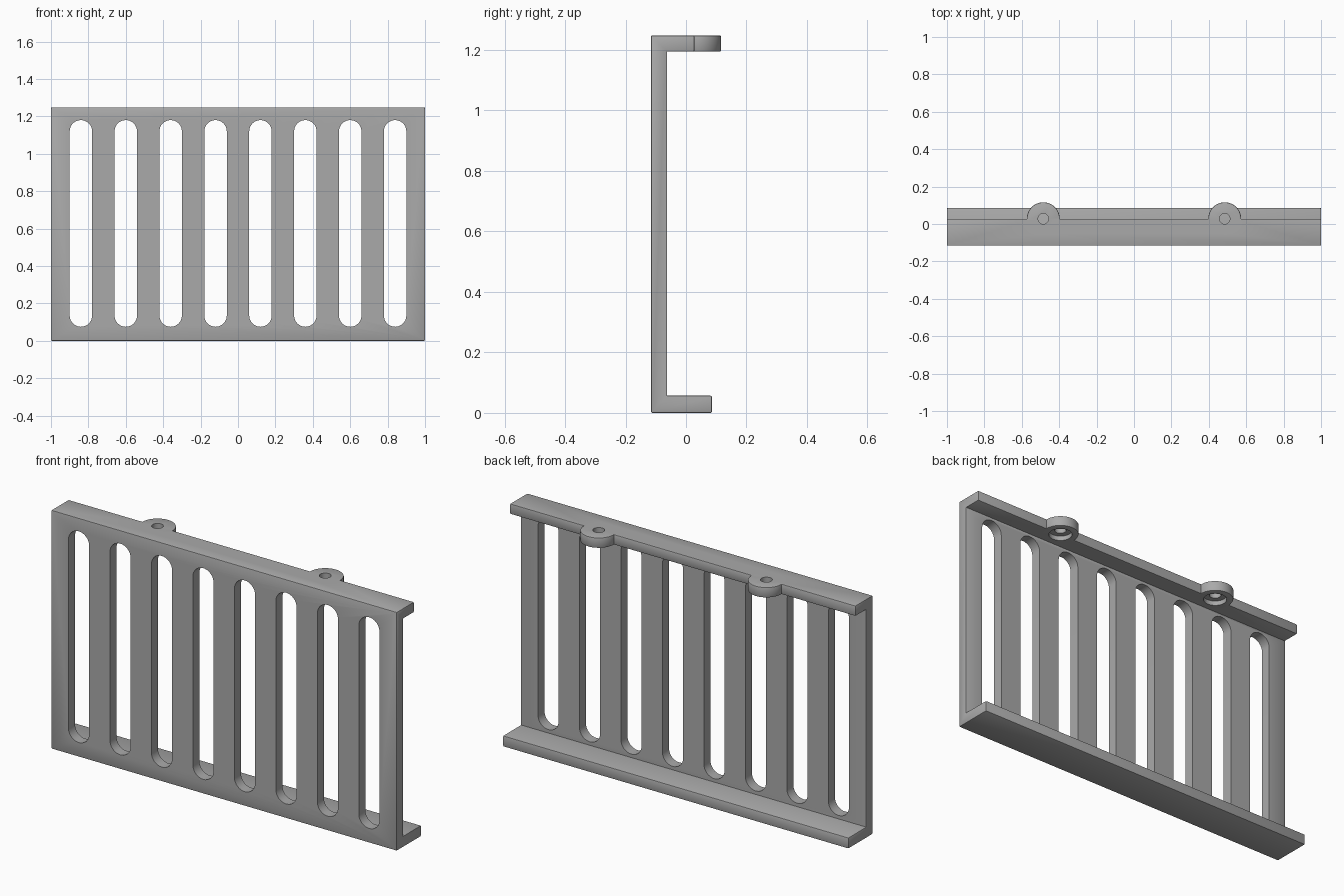
import bpy, bmesh, math
from mathutils import Matrix, Vector

if "Cube" in bpy.data.objects:
    bpy.data.objects.remove(bpy.data.objects["Cube"], do_unlink=True)

FRONT, INNER, LIP, SHELF = -0.116, -0.062, 0.028, 0.086
HEIGHT, TOP_UNDER, BASE_TOP = 1.248, 1.194, 0.057
TAB_X, TAB_R, ROUND = 0.485, 0.088, 0.005

grey = bpy.data.materials.new("grey")
grey.use_nodes = True
grey.diffuse_color = (0.4, 0.4, 0.4, 1)
grey.node_tree.nodes["Principled BSDF"].inputs["Base Color"].default_value = (0.4, 0.4, 0.4, 1)


def make_object(name, bm):
    bmesh.ops.recalc_face_normals(bm, faces=bm.faces)
    mesh = bpy.data.meshes.new(name)
    bm.to_mesh(mesh)
    bm.free()
    mesh.materials.append(grey)
    obj = bpy.data.objects.new(name, mesh)
    bpy.context.collection.objects.link(obj)
    return obj


def prism(name, outline, direction, rounding=0, keep=lambda e: True):
    """Extrude a closed outline and round its chosen convex edges."""
    bm = bmesh.new()
    face = bm.faces.new([bm.verts.new(p) for p in outline])
    moved = bmesh.ops.extrude_face_region(bm, geom=[face])["geom"]
    bmesh.ops.translate(bm, vec=direction, verts=[g for g in moved if isinstance(g, bmesh.types.BMVert)])
    bmesh.ops.recalc_face_normals(bm, faces=bm.faces)
    if rounding:
        edges = [e for e in bm.edges if e.calc_face_angle_signed() > 0.5 and keep(e)]
        bmesh.ops.bevel(bm, geom=edges, offset=rounding, segments=2, profile=0.5, affect='EDGES')
    return make_object(name, bm)


def disc(name, x, radius, low, high, rounding=0):
    ring = [(x + radius * math.cos(a), LIP + radius * math.sin(a), low)
            for a in (math.tau * i / 48 for i in range(48))]
    return prism(name, ring, Vector((0, 0, high - low)), rounding)


def combine(target, others, operation):
    for other in others:
        bpy.context.view_layer.objects.active = target
        mod = target.modifiers.new("join_or_cut", 'BOOLEAN')
        mod.operation, mod.object, mod.solver = operation, other, 'EXACT'
        bpy.ops.object.modifier_apply(modifier=mod.name)
        bpy.data.objects.remove(other, do_unlink=True)


# Channel-shaped body: front panel with a top lip and a deeper bottom shelf
section = [(FRONT, 0), (SHELF, 0), (SHELF, BASE_TOP), (INNER, BASE_TOP),
           (INNER, TOP_UNDER), (LIP, TOP_UNDER), (LIP, HEIGHT), (FRONT, HEIGHT)]
grille = prism("slotted_grille", [(-1, y, z) for y, z in section], Vector((2, 0, 0)), ROUND)

# Rounded mounting tabs on the back of the lip
combine(grille, [disc("mounting_tab", s * TAB_X, TAB_R, TOP_UNDER, HEIGHT, ROUND) for s in (-1, 1)], 'UNION')

# Screw holes with a wider recess underneath
for s in (-1, 1):
    combine(grille, [disc("screw_hole", s * TAB_X, 0.028, 1.1, 1.3),
                     disc("screw_recess", s * TAB_X, 0.056, 1.15, 1.218)], 'DIFFERENCE')

# Eight tall slots with round ends
slot_r, slot_low, slot_high = 0.06, 0.135, 1.12
for i in range(8):
    x = -0.84 + 0.24 * i
    outline = []
    for k in range(34):
        a = math.pi * (k if k < 17 else k - 1) / 16
        z = slot_high if k < 17 else slot_low
        outline.append((x + slot_r * math.cos(a), FRONT - 0.05, z + slot_r * math.sin(a)))
    combine(grille, [prism("slot", outline, Vector((0, INNER - FRONT + 0.08, 0)))], 'DIFFERENCE')

# Smooth curves, crisp edges
bpy.ops.object.select_all(action='DESELECT')
grille.select_set(True)
bpy.context.view_layer.objects.active = grille
bpy.ops.object.shade_smooth_by_angle(angle=math.radians(30))
